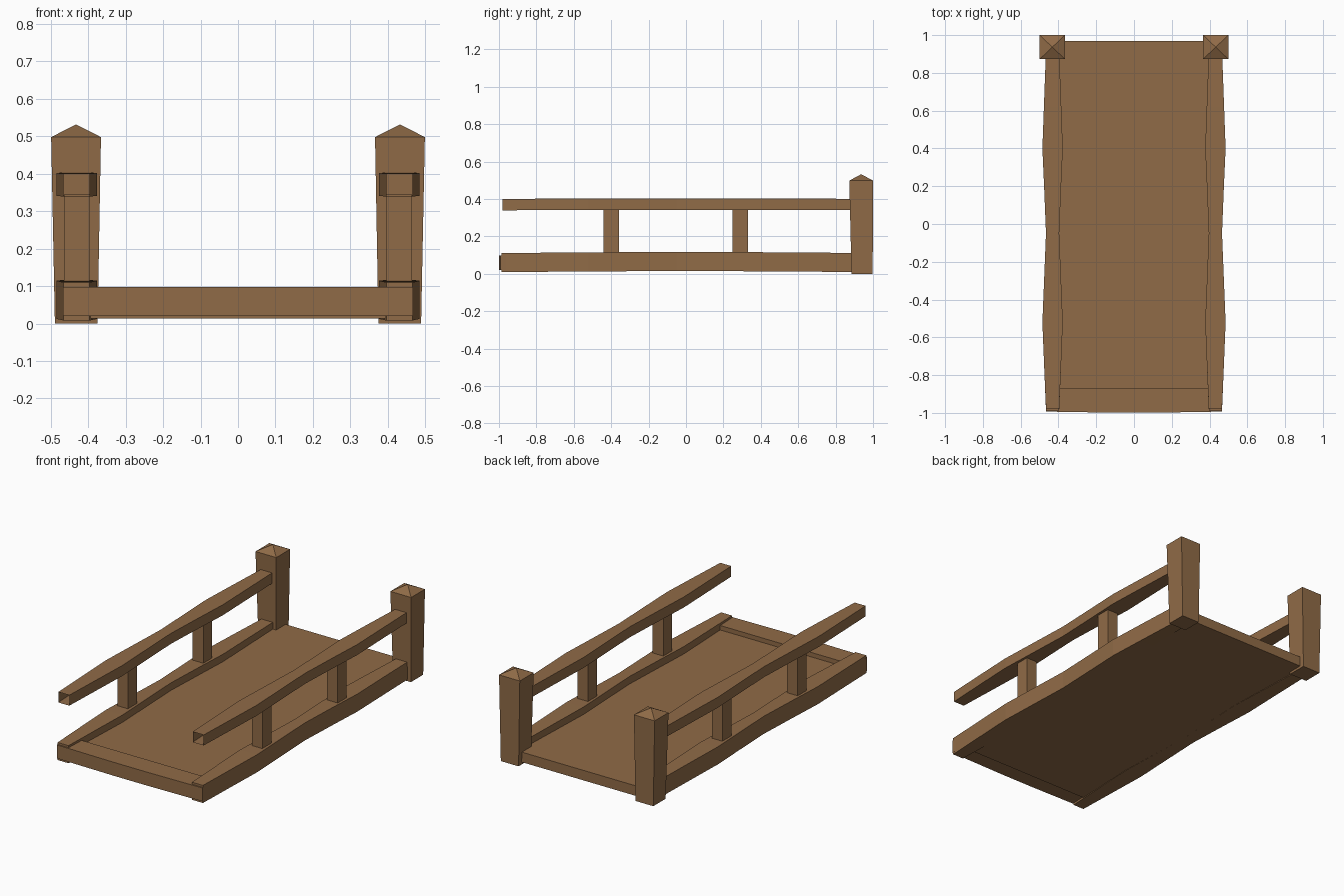
import bpy, bmesh

if "Cube" in bpy.data.objects:
    bpy.data.objects.remove(bpy.data.objects["Cube"])

wood = bpy.data.materials.new("brown wood")
wood.diffuse_color = (0.28, 0.147, 0.063, 1)
wood.use_nodes = True
wood.node_tree.nodes["Principled BSDF"].inputs["Base Color"].default_value = wood.diffuse_color


def finish(name, bm, mirror=False):
    bmesh.ops.recalc_face_normals(bm, faces=bm.faces)
    mesh = bpy.data.meshes.new(name)
    bm.to_mesh(mesh)
    bm.free()
    mesh.materials.append(wood)
    ob = bpy.data.objects.new(name, mesh)
    bpy.context.collection.objects.link(ob)
    if mirror:
        mod = ob.modifiers.new("Mirror", 'MIRROR')
        mod.use_mirror_merge = False
    return ob


def loft(bm, rings, cap=True):
    """Join a list of four-cornered rings into a solid."""
    loops = [[bm.verts.new(p) for p in ring] for ring in rings]
    for a, b in zip(loops, loops[1:]):
        for i in range(4):
            j = (i + 1) % 4
            bm.faces.new((a[i], a[j], b[j], b[i]))
    if cap:
        bm.faces.new(loops[0])
        bm.faces.new(loops[-1])
    return loops


def square(x0, x1, y0, y1, z):
    return [(x0, y0, z), (x1, y0, z), (x1, y1, z), (x0, y1, z)]


def box(name, x0, x1, y0, y1, z0, z1, mirror=False):
    bm = bmesh.new()
    loft(bm, [square(x0, x1, y0, y1, z0), square(x0, x1, y0, y1, z1)])
    return finish(name, bm, mirror)


def wavy_beam(name, y_start, z0, z1, rise, cap):
    """Lengthwise beam whose width swells twice and whose middle rises slightly."""
    cx = 0.431
    stations = [(y_start, 0.035), (-0.72, 0.046), (-0.52, 0.054), (-0.3, 0.045),
                (-0.05, 0.035), (0.2, 0.045), (0.4, 0.054), (0.62, 0.046), (0.92, 0.035)]
    bm = bmesh.new()
    rings = []
    for y, h in stations:
        r = rise * (1 - y * y)
        rings.append([(cx - h, y, z0 + r), (cx + h, y, z0 + r),
                      (cx + h, y, z1 + r), (cx - h, y, z1 + r)])
    loft(bm, rings, cap)
    return finish(name, bm, mirror=True)


# Walkway, set lower than the front cross board
box("deck", -0.41, 0.41, -0.90, 0.97, 0.014, 0.072)

# Front cross board, slightly bowed
bm = bmesh.new()
loft(bm, [[(x, y, 0.02), (x, -0.872, 0.02), (x, -0.872, 0.098), (x, y, 0.098)]
          for x, y in ((-0.467, -0.993), (-0.1, -0.999), (0.1, -0.999), (0.467, -0.993))])
finish("front_board", bm)

# Side beams and open-ended hand rails
wavy_beam("side_beam", -0.987, 0.008, 0.11, 0.006, True)
wavy_beam("hand_rail", -0.98, 0.339, 0.4, 0.003, False)

# Short uprights between beam and rail
for label, y in (("front", -0.40), ("back", 0.29)):
    box(label + "_baluster", 0.397, 0.465, y - 0.041, y + 0.041, 0.11, 0.345, True)

# Tapered end posts with pyramid caps
bm = bmesh.new()
rings = loft(bm, [square(0.375, 0.489, 0.885, 0.998, 0),
                  square(0.366, 0.499, 0.873, 1.0, 0.498)], cap=False)
bm.faces.new(rings[0])
tip = bm.verts.new((0.4325, 0.9365, 0.532))
top = rings[1]
for i in range(4):
    bm.faces.new((top[i], top[(i + 1) % 4], tip))
finish("end_post", bm, mirror=True)
